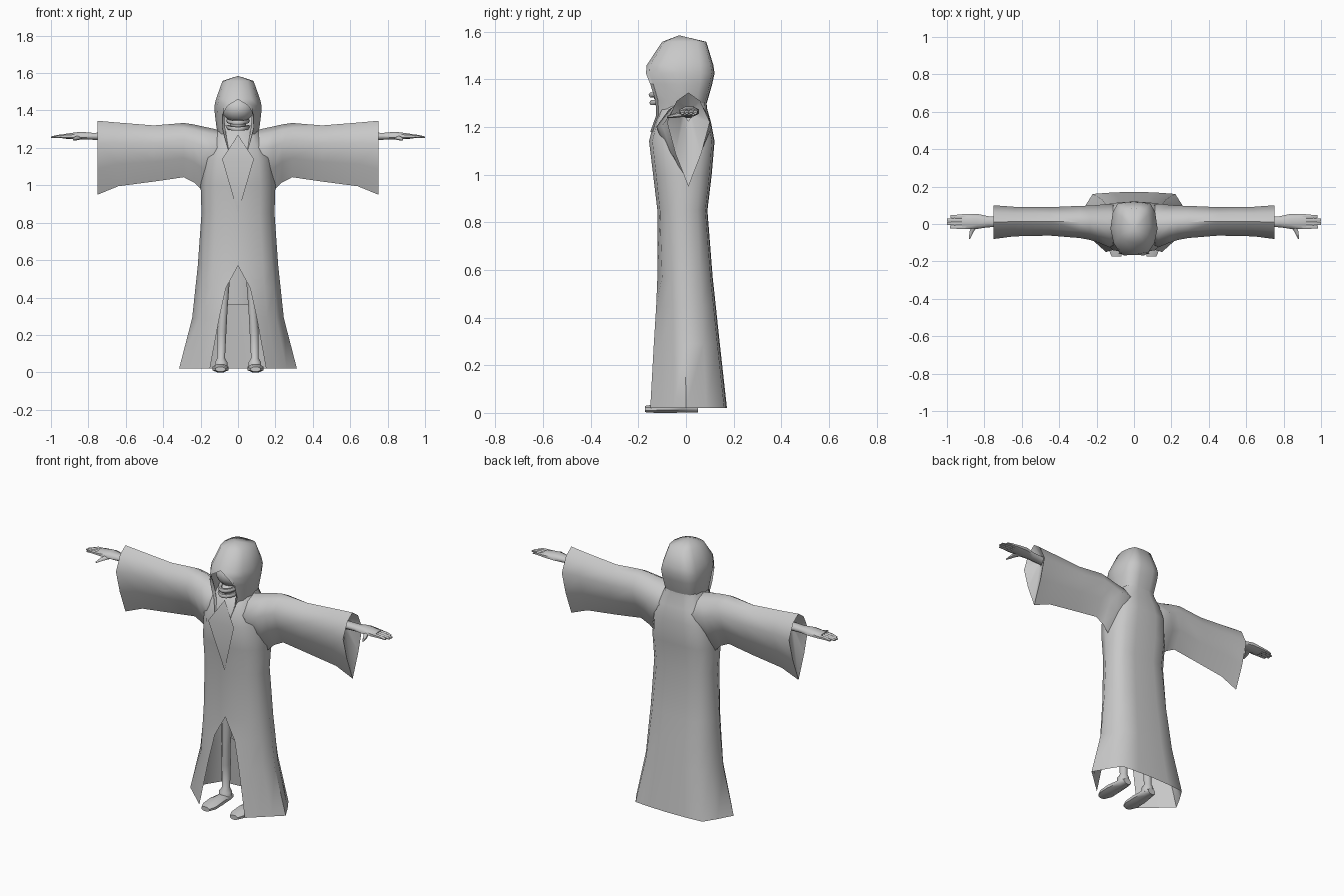
import bpy, bmesh, math
from mathutils import Vector

if "Cube" in bpy.data.objects:
    bpy.data.objects.remove(bpy.data.objects["Cube"])

GREY = (0.58, 0.58, 0.58, 1)
mat = bpy.data.materials.new("plain_grey")
mat.use_nodes = True
mat.diffuse_color = GREY
mat.node_tree.nodes["Principled BSDF"].inputs["Base Color"].default_value = GREY


def finish(bm, name):
    """Turn a bmesh into a smooth shaded grey object."""
    bmesh.ops.remove_doubles(bm, verts=bm.verts, dist=0.0025)
    bmesh.ops.recalc_face_normals(bm, faces=bm.faces)
    mesh = bpy.data.meshes.new(name)
    bm.to_mesh(mesh)
    bm.free()
    ob = bpy.data.objects.new(name, mesh)
    bpy.context.collection.objects.link(ob)
    mesh.materials.append(mat)
    bpy.ops.object.select_all(action="DESELECT")
    bpy.context.view_layer.objects.active = ob
    ob.select_set(True)
    bpy.ops.object.shade_smooth_by_angle(angle=math.radians(60))


def loft(name, rings, closed=True, caps=False):
    """Skin a list of equal point rings."""
    bm = bmesh.new()
    rows = [[bm.verts.new(p) for p in ring] for ring in rings]
    n = len(rows[0])
    for a, b in zip(rows, rows[1:]):
        for i in range(n if closed else n - 1):
            j = (i + 1) % n
            bm.faces.new((a[i], a[j], b[j], b[i]))
    if caps:
        bm.faces.new(rows[0])
        bm.faces.new(rows[-1])
    finish(bm, name)


ROUND = [(0.6, -0.9), (0.87, -0.54), (1, 0), (0.9, 0.6), (0.7, 0.92), (0.35, 0.98), (0, 1)]
ANGULAR = [(0.65, -0.69), (0.82, -0.38), (1, -0.07), (0.85, 0.46), (0.7, 0.93), (0.35, 0.98), (0, 1)]


def cloth_ring(z, w, yf, yb, slit):
    """Horizontal ring with a front slit, more angular towards the hem."""
    mid, half = (yf + yb) / 2, (yb - yf) / 2
    mix = max(0, 1 - z / 0.85)
    shape = [Vector((slit / w, -1))]
    shape += [Vector(r).lerp(Vector(a), mix) for r, a in zip(ROUND, ANGULAR)]
    right = [(x * w, mid + f * half, z) for x, f in shape]
    return right + [(-x, y, h) for x, y, h in right[-2::-1]]


def tube(name, sections, axis, sides=8):
    """Tapered limb: sections are centre, radius a, radius b."""
    rings = []
    for c, ra, rb in sections:
        ring = []
        for i in range(sides):
            t = math.tau * (i + 0.5) / sides
            a, b = ra * math.cos(t), rb * math.sin(t)
            off = {"X": (0, a, b), "Y": (a, 0, b), "Z": (a, b, 0)}[axis]
            ring.append(Vector(c) + Vector(off))
        rings.append(ring)
    loft(name, rings, caps=True)


def ball(name, centre, size):
    bm = bmesh.new()
    bmesh.ops.create_uvsphere(bm, u_segments=14, v_segments=9, radius=1)
    for v in bm.verts:
        v.co = Vector([c + s * k for c, s, k in zip(centre, size, v.co)])
    finish(bm, name)


# Robe with a front slit: height, half width, front, back, slit
robe = [(0.02, 0.315, -0.15, 0.172, 0.15), (0.29, 0.245, -0.135, 0.142, 0.1),
        (0.45, 0.228, -0.125, 0.125, 0.065), (0.57, 0.215, -0.12, 0.112, 0),
        (0.85, 0.195, -0.12, 0.09, 0), (1.0, 0.2, -0.138, 0.108, 0),
        (1.14, 0.185, -0.155, 0.12, 0), (1.22, 0.155, -0.135, 0.105, 0),
        (1.28, 0.12, -0.108, 0.088, 0), (1.32, 0.1, -0.06, 0.085, 0)]
loft("robe", [cloth_ring(*r) for r in robe], closed=False)

# Hood with an arched opening
hood = [(1.585, 0.001, -0.031, -0.029, 0), (1.558, 0.083, -0.1, 0.085, 0),
        (1.46, 0.118, -0.165, 0.115, 0), (1.425, 0.126, -0.168, 0.12, 0.055),
        (1.38, 0.124, -0.15, 0.11, 0.082), (1.31, 0.115, -0.128, 0.09, 0.085),
        (1.25, 0.1, -0.125, 0.07, 0.07), (1.18, 0.08, -0.15, 0.05, 0.05)]
loft("hood", [cloth_ring(*r) for r in hood], closed=False)

# Crossed lapel panel on the chest
bm = bmesh.new()
top, left, right, tip = [bm.verts.new(p) for p in (
    (0, -0.125, 1.27), (0.085, -0.16, 1.14), (-0.085, -0.16, 1.14), (0, -0.126, 0.85))]
panel = [bm.faces.new((top, right, left)), bm.faces.new((left, right, tip))]
bmesh.ops.solidify(bm, geom=panel, thickness=0.007)
finish(bm, "lapel_panel")

# Face inside the hood
ball("head", (0, -0.055, 1.41), (0.09, 0.09, 0.075))
ball("chin", (0, -0.08, 1.325), (0.045, 0.055, 0.03))
tube("neck", [((0, -0.02, 1.2), 0.045, 0.045), ((0, -0.03, 1.36), 0.045, 0.05)], "Z")
for name, z, depth in (("upper_teeth", 1.345, 0.145), ("lower_jaw", 1.312, 0.142)):
    rings = []
    for i in range(9):
        t = math.pi * i / 8
        out = Vector((math.cos(t), -math.sin(t), 0))
        base = Vector((0.052 * out.x, -0.06 + (depth - 0.06) * out.y, z - 0.01 * math.sin(t)))
        rings.append([base + 0.012 * (out * math.cos(q) + Vector((0, 0, math.sin(q))))
                      for q in (math.tau * k / 6 for k in range(6))])
    loft(name, rings, caps=True)

# Inner tunic hanging behind the legs
tube("inner_tunic", [((0, 0.065, 0.36), 0.1, 0.035), ((0, 0.045, 0.7), 0.12, 0.045)], "Z")

# Sleeves: reach, bottom, top, front, back; the last ring closes in on the wrist
sleeve = [(0.05, 1.05, 1.28, -0.08, 0.08), (0.13, 0.98, 1.302, -0.125, 0.108),
          (0.19, 0.97, 1.315, -0.1, 0.102), (0.235, 1.015, 1.325, -0.085, 0.098),
          (0.29, 1.043, 1.333, -0.075, 0.097), (0.45, 1.02, 1.32, -0.062, 0.09),
          (0.64, 0.995, 1.335, -0.066, 0.092), (0.75, 0.95, 1.345, -0.08, 0.1),
          (0.7, 1.225, 1.285, -0.015, 0.035)]
outline = [(0, 1), (0.55, 0.82), (1, 0.37), (0.6, -0.3), (0, -1),
           (-0.6, -0.3), (-1, 0.37), (-0.55, 0.82)]

for side, sx in (("left", 1), ("right", -1)):
    rings = []
    for x, lo, hi, yf, yb in sleeve:
        rings.append([(sx * x, (yf + yb) / 2 + a * (yb - yf) / 2,
                       (lo + hi) / 2 + b * (hi - lo) / 2) for a, b in outline])
    loft(side + "_sleeve", rings)

    # Wrist and palm
    tube(side + "_hand", [((sx * 0.68, 0.01, 1.26), 0.028, 0.024),
                          ((sx * 0.78, 0.012, 1.262), 0.032, 0.02),
                          ((sx * 0.84, 0.014, 1.265), 0.044, 0.023),
                          ((sx * 0.92, 0.014, 1.262), 0.042, 0.015)], "X")
    # Fingers held together
    for i, reach in enumerate((0.985, 1.0, 1.0, 0.98)):
        y = -0.015 + 0.018 * i
        tube(f"{side}_finger_{i + 1}", [((sx * 0.89, y, 1.262), 0.013, 0.013),
                                        ((sx * 0.95, y, 1.262), 0.012, 0.01),
                                        ((sx * reach, y, 1.257), 0.009, 0.004)], "X", 6)
    tube(side + "_thumb", [((sx * 0.845, 0, 1.258), 0.022, 0.014),
                           ((sx * 0.868, -0.04, 1.25), 0.013, 0.011),
                           ((sx * 0.88, -0.08, 1.243), 0.004, 0.004)], "Y", 6)

    # Thin leg with a thick ankle, and a flat shoe
    tube(side + "_leg", [((sx * 0.09, 0.01, 0.02), 0.036, 0.036),
                         ((sx * 0.09, 0.012, 0.055), 0.036, 0.036),
                         ((sx * 0.09, 0.015, 0.075), 0.022, 0.024),
                         ((sx * 0.086, 0.01, 0.22), 0.026, 0.028),
                         ((sx * 0.078, 0, 0.34), 0.024, 0.026),
                         ((sx * 0.07, 0, 0.56), 0.034, 0.036)], "Z")
    tube(side + "_shoe", [((sx * 0.09, 0.05, 0.019), 0.027, 0.019),
                          ((sx * 0.09, 0.01, 0.022), 0.038, 0.022),
                          ((sx * 0.094, -0.07, 0.022), 0.046, 0.024),
                          ((sx * 0.094, -0.135, 0.018), 0.046, 0.019),
                          ((sx * 0.094, -0.173, 0.016), 0.028, 0.014)], "Y")
